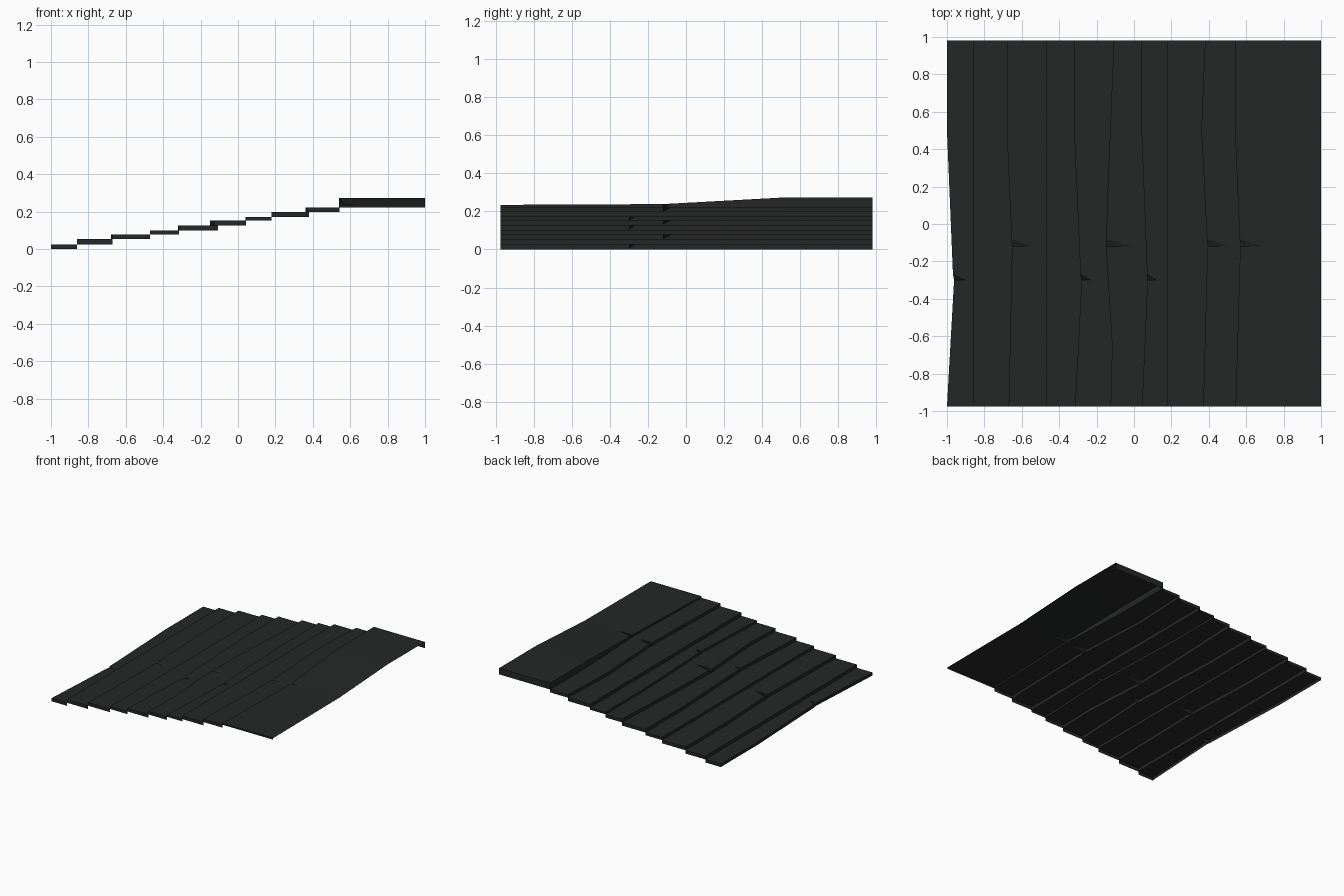
import bpy, bmesh

if "Cube" in bpy.data.objects:
    bpy.data.objects.remove(bpy.data.objects["Cube"])

mat = bpy.data.materials.new("dark_slate")
mat.diffuse_color = (0.018, 0.020, 0.019, 1)
mat.use_nodes = True
mat.node_tree.nodes["Principled BSDF"].inputs["Base Color"].default_value = mat.diffuse_color

# Rows along y shared by every step
YS = [-0.975, -0.65, -0.30, -0.27, -0.12, -0.08, 0.2, 0.5, 0.8, 0.98]


def interp(pts, y):
    if y <= pts[0][0]:
        return pts[0][1]
    for (a, va), (b, vb) in zip(pts, pts[1:]):
        if y <= b:
            return va + (vb - va) * (y - a) / (b - a)
    return pts[-1][1]


# Each leading edge: (y, x) points, followed by chip row y and chip length
EDGES = [
    ([(-0.975, -1.0), (-0.30, -0.962), (-0.27, -0.968), (0.5, -1.0)], -0.30, 0.06),
    ([(0, -0.86)], None, 0),
    ([(-0.975, -0.67), (-0.12, -0.652), (-0.08, -0.655), (0.5, -0.68)], -0.12, 0.11),
    ([(0, -0.47)], None, 0),
    ([(-0.975, -0.315), (-0.30, -0.28), (-0.27, -0.286), (0.5, -0.32)], -0.30, 0.05),
    ([(-0.975, -0.125), (-0.65, -0.117), (-0.12, -0.15), (0.2, -0.14), (0.98, -0.108)], -0.12, 0.14),
    ([(-0.975, 0.043), (-0.30, 0.072), (-0.27, 0.07), (0.5, 0.04)], -0.30, 0.05),
    ([(0, 0.18)], None, 0),
    ([(-0.975, 0.37), (-0.12, 0.393), (-0.08, 0.39), (0.5, 0.36), (0.98, 0.38)], -0.12, 0.11),
    ([(-0.975, 0.543), (-0.12, 0.568), (-0.08, 0.565), (0.5, 0.54)], -0.12, 0.11),
    ([(0, 1.0)], None, 0),
]
TOPS = [0.025, 0.052, 0.078, 0.10, 0.126, 0.152, 0.17, 0.197, 0.221]
# The last landing rises towards the back
LANDING = [(-0.975, 0.234), (-0.12, 0.238), (0.5, 0.272)]


def step(i):
    last = i == len(TOPS)
    edge, chip, length = EDGES[i]
    right = EDGES[i + 1][0]
    low = TOPS[i - 1] if i else 0.0
    bm = bmesh.new()

    def top(y):
        return interp(LANDING, y) if last else TOPS[i]

    def face(*pts):
        bm.faces.new([bm.verts.new(p) for p in pts])

    for y0, y1 in zip(YS, YS[1:]):
        a, b = interp(edge, y0), interp(edge, y1)
        c, d = interp(right, y0), interp(right, y1)
        z0, z1 = top(y0), top(y1)
        if y0 == chip:
            # chipped corner: sunken facet and its short wall
            dip = max(low, z0 - 0.02)
            tip = (a + length, y0, z0)
            face(tip, (c, y0, z0), (d, y1, z1), (b, y1, z1))
            face((a, y0, dip), tip, (b, y1, z1))
            face((a, y0, z0), tip, (a, y0, dip))
            z0 = dip
        else:
            face((a, y0, z0), (c, y0, z0), (d, y1, z1), (b, y1, z1))
        # riser
        if z0 > low + 1e-4:
            face((a, y0, low), (a, y0, z0), (b, y1, z1), (b, y1, low))
        else:
            face((a, y0, low), (b, y1, z1), (b, y1, low))
    # front and back skirts
    for y, flip in ((YS[0], False), (YS[-1], True)):
        a, c, z = interp(edge, y), interp(right, y), top(y)
        q = [(a, y, low), (c, y, low), (c, y, z), (a, y, z)]
        face(*(q[::-1] if flip else q))
    bmesh.ops.remove_doubles(bm, verts=bm.verts, dist=1e-5)
    name = "top_landing" if last else f"step_{i + 1}"
    me = bpy.data.meshes.new(name)
    bm.to_mesh(me)
    bm.free()
    me.materials.append(mat)
    bpy.context.collection.objects.link(bpy.data.objects.new(name, me))


for i in range(len(TOPS) + 1):
    step(i)
